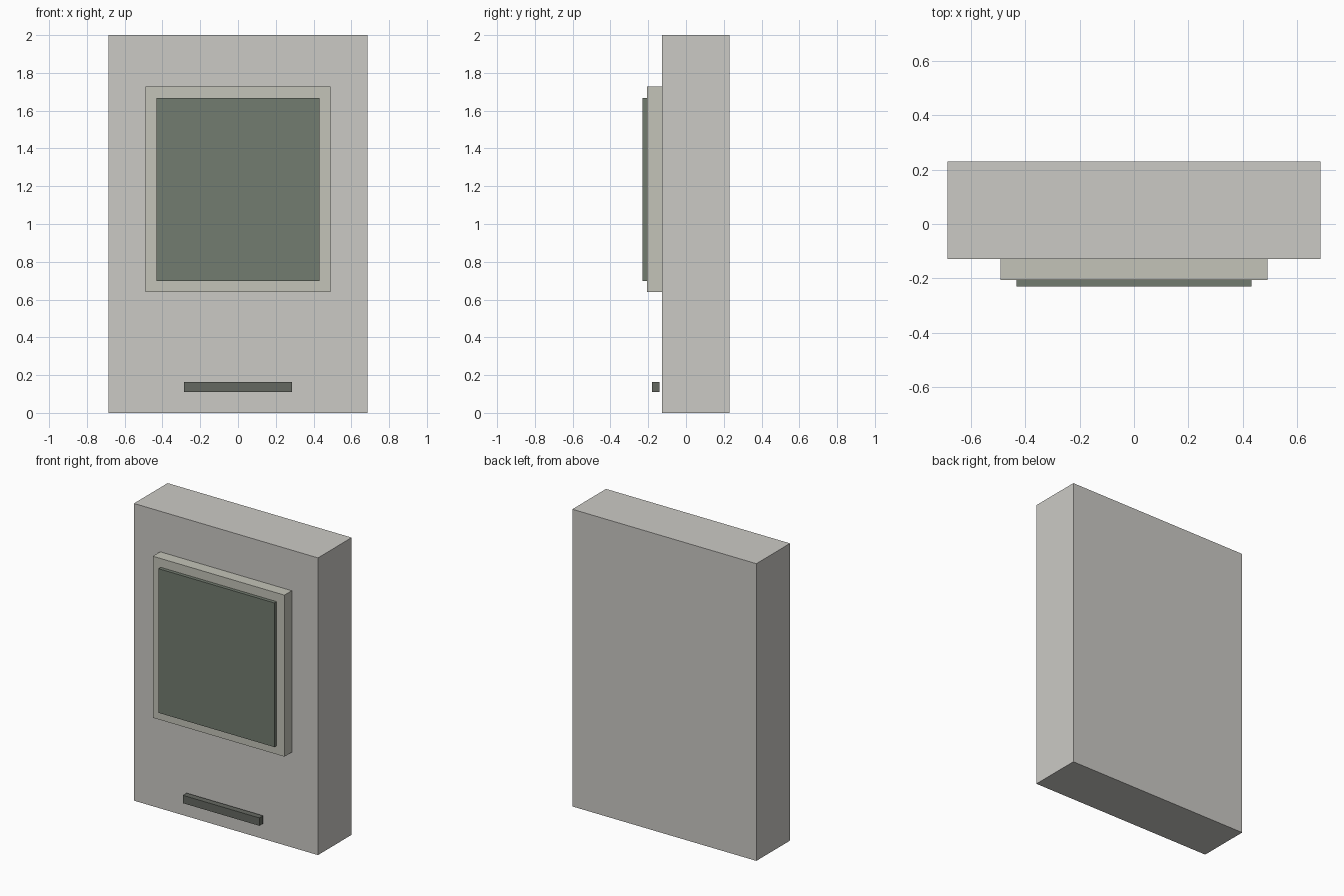
import bpy

if "Cube" in bpy.data.objects:
    bpy.data.objects.remove(bpy.data.objects["Cube"])


def material(name, rgb):
    m = bpy.data.materials.new(name)
    m.diffuse_color = (*rgb, 1.0)
    m.use_nodes = True
    m.node_tree.nodes["Principled BSDF"].inputs["Base Color"].default_value = m.diffuse_color
    return m


def box(name, half_width, y, z, mat):
    """Box centred on x = 0, given its y and z ranges."""
    bpy.ops.mesh.primitive_cube_add(
        size=1, location=(0, (y[0] + y[1]) / 2, (z[0] + z[1]) / 2))
    ob = bpy.context.object
    ob.name = name
    ob.scale = (2 * half_width, y[1] - y[0], z[1] - z[0])
    bpy.ops.object.transform_apply(location=False, rotation=False, scale=True)
    ob.data.materials.append(mat)
    return ob


casing = material("casing_grey", (0.60, 0.59, 0.56))
bezel = material("bezel_grey", (0.55, 0.55, 0.48))
glass = material("screen_green_grey", (0.17, 0.20, 0.16))
dark = material("dark_grey", (0.13, 0.14, 0.12))

# Main slab
box("cabinet", 0.685, (-0.128, 0.23), (0, 2), casing)
# Raised surround and screen panel
box("screen_surround", 0.49, (-0.206, -0.128), (0.64, 1.727), bezel)
box("screen_panel", 0.432, (-0.23, -0.206), (0.698, 1.668), glass)
# Bar low on the front, standing slightly clear of the cabinet
box("lower_bar", 0.285, (-0.18, -0.14), (0.11, 0.163), dark)
